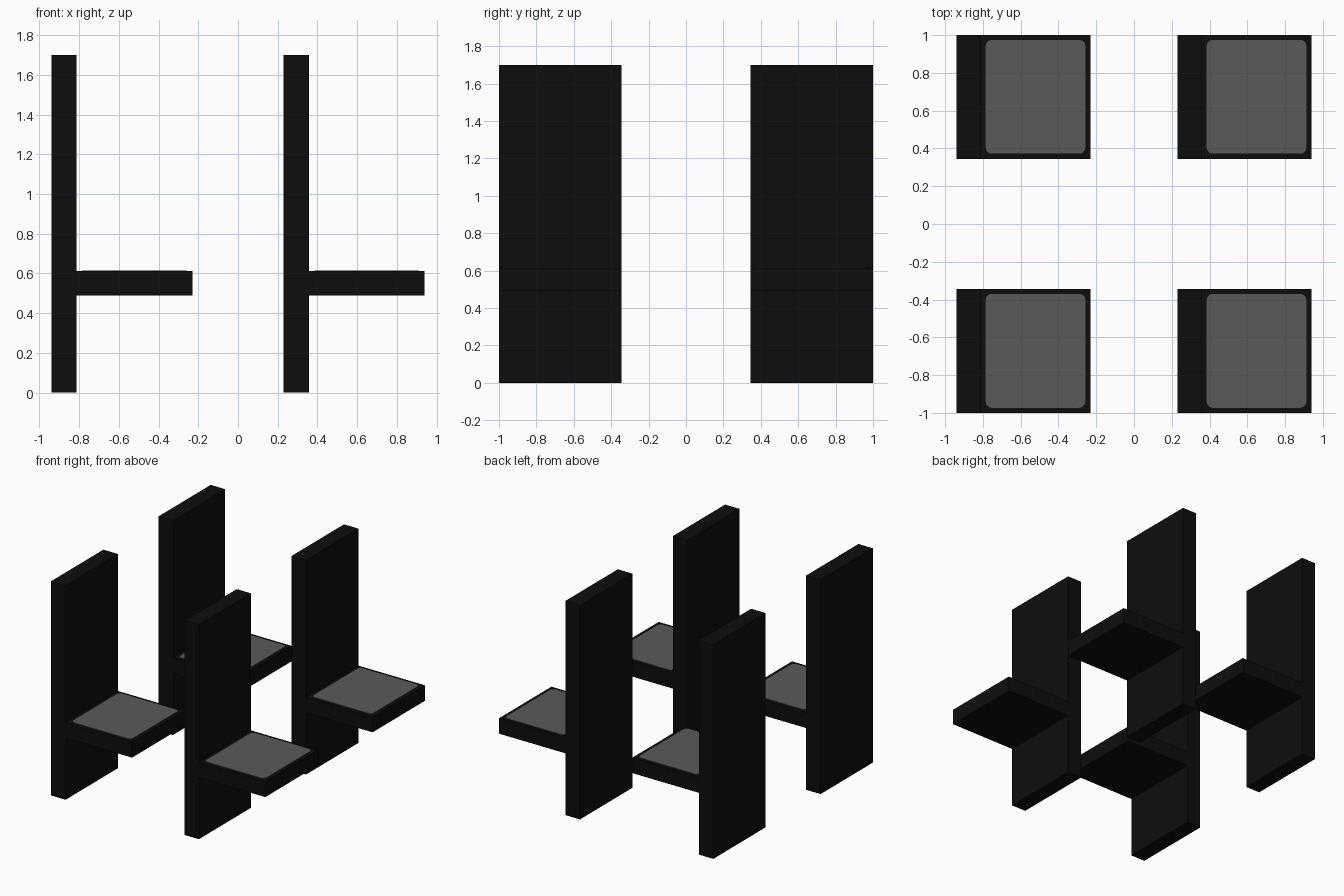
import bpy, bmesh
from mathutils import Vector

if "Cube" in bpy.data.objects:
    bpy.data.objects.remove(bpy.data.objects["Cube"])


def material(name, rgb):
    m = bpy.data.materials.new(name)
    m.diffuse_color = (*rgb, 1.0)
    m.use_nodes = True
    m.node_tree.nodes["Principled BSDF"].inputs["Base Color"].default_value = m.diffuse_color
    return m


BLACK = material("black_frame", (0.004, 0.004, 0.004))
GREY = material("grey_cushion", (0.102, 0.102, 0.102))


def box(name, lo, hi, mat, corner=0.0):
    """Box between two corners, optionally with rounded vertical edges."""
    lo, hi = Vector(lo), Vector(hi)
    bm = bmesh.new()
    bmesh.ops.create_cube(bm, size=1)
    for v in bm.verts:
        v.co = Vector((lo[i] + (v.co[i] + 0.5) * (hi[i] - lo[i]) for i in range(3)))
    if corner:
        edges = [e for e in bm.edges
                 if abs(e.verts[0].co.z - e.verts[1].co.z) > 1e-5]
        bmesh.ops.bevel(bm, geom=edges, offset=corner, segments=3,
                        profile=0.5, affect='EDGES')
    mesh = bpy.data.meshes.new(name)
    bm.to_mesh(mesh)
    bm.free()
    mesh.materials.append(mat)
    obj = bpy.data.objects.new(name, mesh)
    bpy.context.collection.objects.link(obj)


# Four identical chairs in a two by two grid, all facing +x
for x in (-0.94, 0.23):
    for y in (-1.0, 0.345):
        # tall back panel reaching the floor
        box("back_panel", (x, y, 0), (x + 0.127, y + 0.655, 1.7), BLACK)
        # floating seat slab
        box("seat", (x + 0.127, y, 0.49), (x + 0.71, y + 0.655, 0.613), BLACK)
        # thin cushion plate on the seat
        box("cushion", (x + 0.155, y + 0.027, 0.611),
            (x + 0.682, y + 0.63, 0.616), GREY, corner=0.03)
